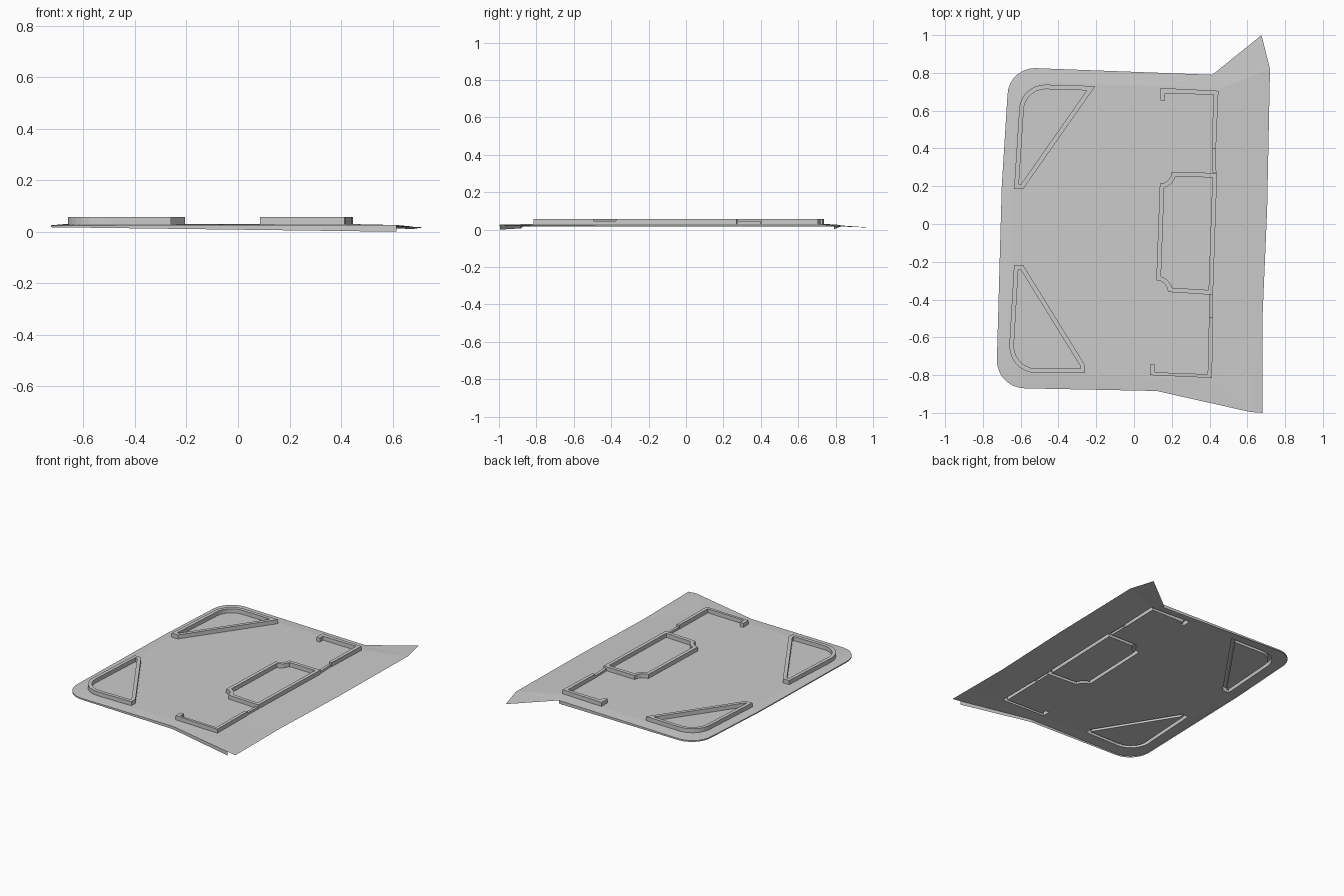
import bpy, bmesh
from math import cos, sin, radians
from mathutils import Vector
from mathutils.geometry import delaunay_2d_cdt

if "Cube" in bpy.data.objects:
    bpy.data.objects.remove(bpy.data.objects["Cube"])

FLOOR, TOP, STEP = 0.03, 0.058, 0.045


def arc(cx, cy, r, a0, a1, n=7):
    angs = [radians(a0 + (a1 - a0) * i / n) for i in range(n + 1)]
    return [(cx + r * cos(a), cy + r * sin(a)) for a in angs]


def inset(loop, d):
    """Mitred inward offset of a closed 2D loop."""
    n = len(loop)
    p = [Vector(q) for q in loop]
    area = sum(p[i].x * p[(i + 1) % n].y - p[(i + 1) % n].x * p[i].y for i in range(n))
    s = 1 if area > 0 else -1
    out = []
    for i in range(n):
        e1 = (p[i] - p[i - 1]).normalized()
        e2 = (p[(i + 1) % n] - p[i]).normalized()
        n1, n2 = Vector((-e1.y, e1.x)) * s, Vector((-e2.y, e2.x)) * s
        q = p[i] + (n1 + n2) * d / max(1 + n1.dot(n2), 0.2)
        out.append((q.x, q.y))
    return out


def inside(pt, loop):
    hit = False
    for (x1, y1), (x2, y2) in zip(loop, loop[1:] + loop[:1]):
        if (y1 > pt[1]) != (y2 > pt[1]):
            if pt[0] < x1 + (pt[1] - y1) * (x2 - x1) / (y2 - y1):
                hit = not hit
    return hit


def make(name, verts, faces):
    me = bpy.data.meshes.new(name)
    me.from_pydata(verts, [], faces)
    bm = bmesh.new()
    bm.from_mesh(me)
    bmesh.ops.recalc_face_normals(bm, faces=bm.faces)
    if sum(f.normal.z * f.calc_area() for f in bm.faces) < 0:
        bmesh.ops.reverse_faces(bm, faces=bm.faces)
    bm.to_mesh(me)
    bm.free()
    ob = bpy.data.objects.new(name, me)
    bpy.context.collection.objects.link(ob)
    return ob


def stack(name, rings, cap=False):
    """Bridge rings of equal length, given as (loop, z)."""
    n = len(rings[0][0])
    verts = [(x, y, z) for loop, z in rings for x, y in loop]
    faces = [(k * n + i, k * n + (i + 1) % n, (k + 1) * n + (i + 1) % n, (k + 1) * n + i)
             for k in range(len(rings) - 1) for i in range(n)]
    if cap:
        faces.append(tuple(range((len(rings) - 1) * n, len(rings) * n)))
    return make(name, verts, faces)


# Raised hollow rims: two corner triangles and the notched plate
rims = {
    "rear_corner_rim": [(-.587, .185), (-.205, .73)] + arc(-.47, .6, .138, 90, 180) + [(-.635, .185)],
    "front_corner_rim": [(-.635, -.217)] + arc(-.515, -.645, .145, 180, 270)
                        + [(-.26, -.79), (-.26, -.746), (-.587, -.217)],
    "notched_plate_rim": arc(.137, .275, .062, -90, 0, 4) + [(.44, .27), (.418, -.375)]
                         + arc(.118, -.36, .062, 0, 90, 4),
}
# Hollow bracket ribs and their lower links
ribs = {
    "rear_bracket": ([(.14, .655), (.165, .655), (.165, .69), (.42, .685), (.413, .4),
                      (.434, .4), (.447, .705), (.14, .72)], TOP),
    "front_bracket": ([(.085, -.8), (.085, -.745), (.11, -.745), (.11, -.785), (.39, -.795),
                       (.397, -.495), (.418, -.495), (.413, -.815)], TOP),
    "rear_link": ([(.415, .272), (.436, .272), (.43, .399), (.414, .399)], STEP),
    "front_link": ([(.398, -.494), (.4, -.374), (.417, -.374), (.415, -.494)], STEP),
}
slots = []
for name, loop in rims.items():
    inner = inset(loop, 0.024)
    stack(name, [(loop, FLOOR), (loop, TOP), (inner, TOP), (inner, FLOOR)])
    slots.append((loop, inner))
for name, (loop, z) in ribs.items():
    stack(name, [(loop, FLOOR), (loop, z)], cap=True)
    slots.append((loop, None))

# Outer edge: skirted run (rear, left, front), then the flared right side
skirted = ([(.415, .79, .025)]
           + [(x, y, .025) for x, y in arc(-.525, .68, .145, 90, 180)]
           + [(-.70, .2, .024)]
           + [(x, y, .025) for x, y in arc(-.578, -.722, .148, 180, 270)]
           + [(.12, -.884, .026), (.615, -.995, .026)])
flared = [(.68, -1, .02), (.68, -.5, .018), (.705, .08, .017), (.72, .82, .017), (.675, 1, .01)]
panel = ([(.455, .715), (.13, .73), (-.2, .74)] + arc(-.47, .6, .148, 90, 180)
         + [(-.648, .19), (-.648, -.21)] + arc(-.515, -.645, .155, 180, 270)
         + [(.08, -.812), (.422, -.828)])

# Base sheet with open slots below the ribs
coords, heights, edges = [], [], []


def add_loop(loop):
    b, n = len(coords), len(loop)
    for p in loop:
        coords.append(Vector(p[:2]))
        heights.append(p[2] if len(p) > 2 else FLOOR)
    edges.extend((b + i, b + (i + 1) % n) for i in range(n))


for loop in [skirted + flared, panel] + [l for s in slots for l in s if l]:
    add_loop(loop)
vs, _, fs, orig, _, _ = delaunay_2d_cdt(coords, edges, [], 1, 1e-5, True)
verts = [(v.x, v.y, heights[o[0]] if o else FLOOR) for v, o in zip(vs, orig)]
outline = [p[:2] for p in skirted + flared]
faces = []
for f in fs:
    c = sum((vs[i] for i in f), Vector((0, 0))) / len(f)
    hollow = any(inside(c, a) and not (b and inside(c, b)) for a, b in slots)
    if inside(c, outline) and not hollow:
        faces.append(tuple(f))
make("base_sheet", verts, faces)

# Thin skirt hanging from the sheet edge, deeper toward the right
n = len(skirted)
low = [(x, y, .008 - .013 * x) for x, y, z in skirted]
make("edge_skirt", skirted + low, [(i, i + 1, n + i + 1, n + i) for i in range(n - 1)])
